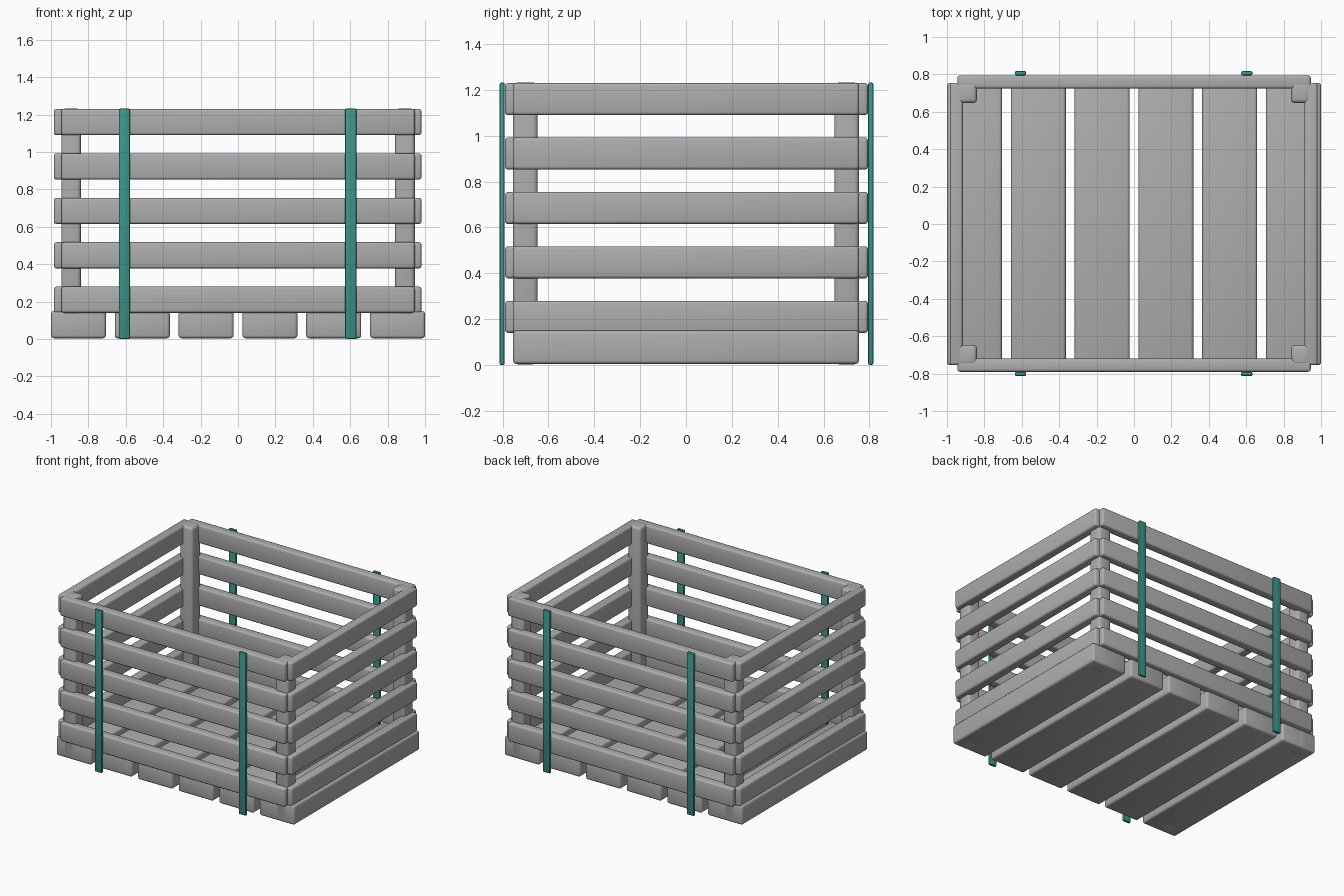
import bpy

if "Cube" in bpy.data.objects:
    bpy.data.objects.remove(bpy.data.objects["Cube"])


def material(name, rgb):
    m = bpy.data.materials.new(name)
    m.diffuse_color = (*rgb, 1)
    m.use_nodes = True
    m.node_tree.nodes["Principled BSDF"].inputs["Base Color"].default_value = m.diffuse_color
    return m


GREY = material("grey_wood", (0.42, 0.42, 0.42))
TEAL = material("teal_strap", (0.045, 0.30, 0.25))


def bar(name, lo, hi, mat, bevel, segments=3):
    """Rounded bar spanning two opposite corners."""
    bpy.ops.mesh.primitive_cube_add(
        size=1, location=[(a + b) / 2 for a, b in zip(lo, hi)])
    ob = bpy.context.object
    ob.name = name
    ob.scale = [b - a for a, b in zip(lo, hi)]
    bpy.ops.object.transform_apply(location=False, rotation=False, scale=True)
    ob.data.materials.append(mat)
    mod = ob.modifiers.new("rounded_edges", "BEVEL")
    mod.width = bevel
    mod.segments = segments
    bpy.ops.object.modifier_apply(modifier=mod.name)
    bpy.ops.object.shade_smooth_by_angle(angle=0.6)
    return ob


# Floor planks
for i in range(6):
    x = (i - 2.5) * 0.3412
    bar(f"floor_plank_{i + 1}", (x - 0.147, -0.755, 0.004),
        (x + 0.147, 0.755, 0.15), GREY, 0.016)

# Wall slats, five rows on all four sides
for row in range(5):
    z0 = 0.14 + row * 0.2375
    z1 = z0 + 0.14
    bar(f"front_slat_{row + 1}", (-0.945, -0.79, z0), (0.945, -0.72, z1), GREY, 0.014)
    bar(f"back_slat_{row + 1}", (-0.945, 0.724, z0), (0.945, 0.794, z1), GREY, 0.014)
    bar(f"left_slat_{row + 1}", (-0.985, -0.755, z0), (-0.915, 0.755, z1), GREY, 0.014)
    bar(f"right_slat_{row + 1}", (0.911, -0.755, z0), (0.981, 0.755, z1), GREY, 0.014)

# Corner posts
for side, sx in (("left", -1), ("right", 1)):
    for end, sy in (("front", -1), ("back", 1)):
        xs = sorted((sx * 0.84, sx * 0.945))
        ys = sorted((sy * 0.647, sy * 0.755))
        bar(f"{end}_{side}_post", (xs[0], ys[0], 0.003),
            (xs[1], ys[1], 1.232), GREY, 0.02)

# Upright straps outside the front and back walls
for side, x in (("left", -0.607), ("right", 0.603)):
    for end, y in (("front", -0.802), ("back", 0.806)):
        bar(f"{end}_{side}_strap", (x - 0.03, y - 0.011, 0),
            (x + 0.03, y + 0.011, 1.232), TEAL, 0.007, 2)
